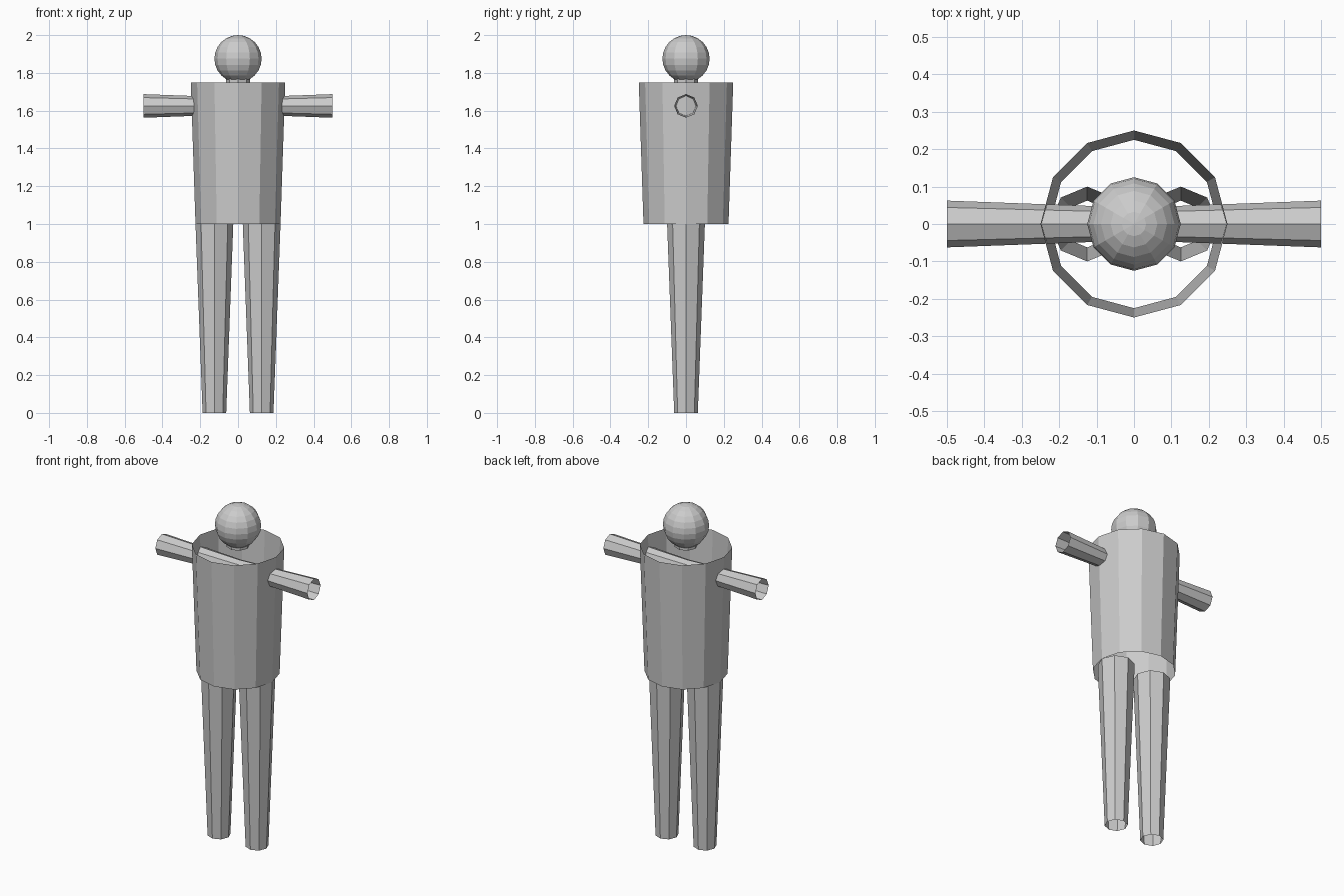
import bpy
import math

default_cube = bpy.data.objects.get("Cube")
if default_cube:
    bpy.data.objects.remove(default_cube, do_unlink=True)

GREY = (0.6, 0.6, 0.6, 1.0)
grey = bpy.data.materials.new("plain grey")
grey.use_nodes = True
grey.diffuse_color = GREY
grey.node_tree.nodes["Principled BSDF"].inputs["Base Color"].default_value = GREY


def finish(name):
    part = bpy.context.object
    part.name = name
    part.data.name = name
    part.data.materials.clear()
    part.data.materials.append(grey)
    return part


def tube(name, sides, r_start, r_end, length, centre, tilt=0.0):
    """Open tapered tube running along local z."""
    bpy.ops.mesh.primitive_cone_add(
        vertices=sides, radius1=r_start, radius2=r_end, depth=length,
        end_fill_type='NOTHING', location=centre, rotation=(0, tilt, 0))
    return finish(name)


# Torso, open at both ends, and neck
tube("torso", 12, 0.225, 0.25, 0.75, (0, 0, 1.375))
tube("neck", 8, 0.0625, 0.0625, 0.06, (0, 0, 1.78))

# Head
bpy.ops.mesh.primitive_uv_sphere_add(
    segments=12, ring_count=12, radius=0.125, location=(0, 0, 1.875))
finish("head")

# Arms meet inside the torso and widen outwards; legs narrow downwards
for side, label in ((1, "left"), (-1, "right")):
    tube(label + "_arm", 8, 0.044, 0.0625, 0.5,
         (side * 0.25, 0, 1.625), side * math.pi / 2)
    tube(label + "_leg", 8, 0.0625, 0.1, 1.0, (side * 0.125, 0, 0.5))
